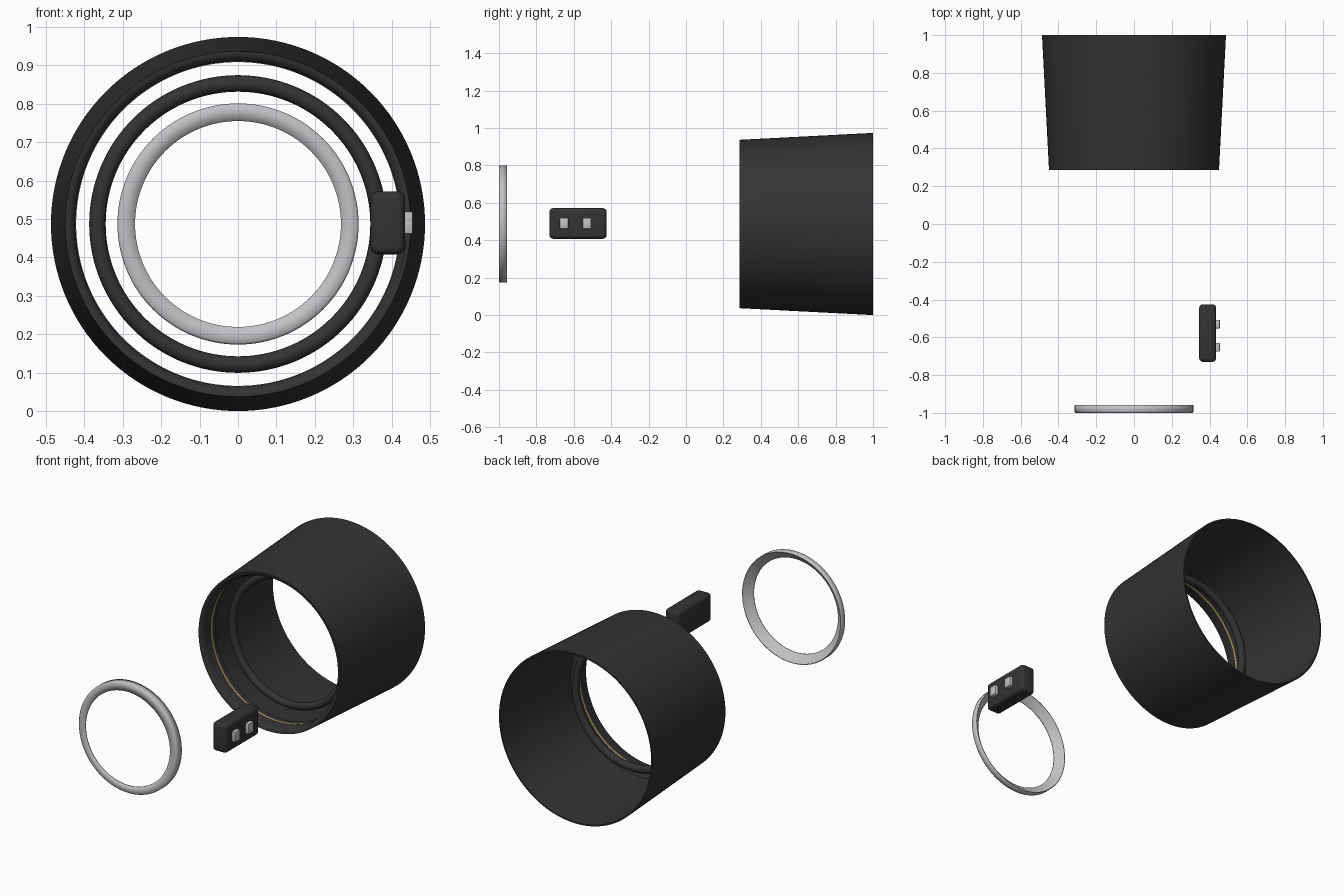
import bpy, bmesh, math
from mathutils import Vector, Matrix

cube = bpy.data.objects.get("Cube")
if cube:
    bpy.data.objects.remove(cube, do_unlink=True)

AXIS_Z = 0.487   # height of the shared axis
SEGMENTS = 128


def material(name, color):
    mat = bpy.data.materials.new(name)
    mat.use_nodes = True
    mat.diffuse_color = (*color, 1)
    bsdf = next(n for n in mat.node_tree.nodes if n.type == 'BSDF_PRINCIPLED')
    bsdf.inputs["Base Color"].default_value = (*color, 1)
    return mat


black = material("matte_black", (0.033, 0.033, 0.033))
silver = material("pale_silver", (0.54, 0.54, 0.56))
gold = material("brass", (0.42, 0.33, 0.15))


def finish(bm, name, mat, angle):
    bmesh.ops.recalc_face_normals(bm, faces=bm.faces)
    mesh = bpy.data.meshes.new(name)
    bm.to_mesh(mesh)
    bm.free()
    mesh.materials.append(mat)
    obj = bpy.data.objects.new(name, mesh)
    bpy.context.collection.objects.link(obj)
    bpy.ops.object.select_all(action='DESELECT')
    obj.select_set(True)
    bpy.context.view_layer.objects.active = obj
    if angle is None:
        bpy.ops.object.shade_smooth()
    else:
        bpy.ops.object.shade_smooth_by_angle(angle=math.radians(angle))
    return obj


def lathe(name, profile, mat, angle=35):
    """Spin a closed (radius, y) profile around the y axis."""
    bm = bmesh.new()
    verts = [bm.verts.new((r, y, AXIS_Z)) for r, y in profile]
    edges = [bm.edges.new((v, verts[i - 1])) for i, v in enumerate(verts)]
    bmesh.ops.spin(bm, geom=verts + edges, cent=(0, 0, AXIS_Z), axis=(0, 1, 0),
                   angle=math.tau, steps=SEGMENTS, use_duplicate=False)
    bmesh.ops.remove_doubles(bm, verts=bm.verts, dist=1e-4)
    return finish(bm, name, mat, angle)


def box(name, low, high, mat, bevel, segments):
    bm = bmesh.new()
    low, high = Vector(low), Vector(high)
    bmesh.ops.create_cube(bm, size=1, matrix=Matrix.Translation((low + high) / 2)
                          @ Matrix.Diagonal((*(high - low), 1)))
    bmesh.ops.bevel(bm, geom=bm.edges[:], offset=bevel, segments=segments,
                    profile=0.5, affect='EDGES')
    return finish(bm, name, mat, 35)


# Tapered barrel with a thicker collar inside its front end
lathe("barrel", [(0.450, 0.285), (0.487, 1.0), (0.479, 1.0), (0.446, 0.41),
                 (0.423, 0.40), (0.423, 0.305), (0.430, 0.292), (0.440, 0.285)], black)

# Thin brass band inside the collar
lathe("brass_band", [(0.424, 0.357), (0.424, 0.370), (0.4215, 0.370), (0.4215, 0.357)], gold)

# Round ring suspended inside the barrel
lathe("inner_ring", [(0.366 + 0.0215 * math.cos(a), 0.475 + 0.0215 * math.sin(a))
                     for a in (math.tau * i / 16 for i in range(16))], black)

# Flanged trim ring: front flange and a thin outer wall, open at the back
lathe("trim_ring", [(0.268, -1.0), (0.308, -1.0), (0.314, -0.994), (0.314, -0.957),
                    (0.309, -0.957), (0.309, -0.995), (0.268, -0.995)], silver, None)

# Switch housing with two buttons on its outer side
box("switch_housing", (0.345, -0.73, 0.408), (0.435, -0.425, 0.572), black, 0.02, 4)
for label, y in (("front", -0.652), ("rear", -0.53)):
    box(label + "_button", (0.42, y - 0.023, 0.461), (0.455, y + 0.023, 0.52), silver, 0.004, 2)
